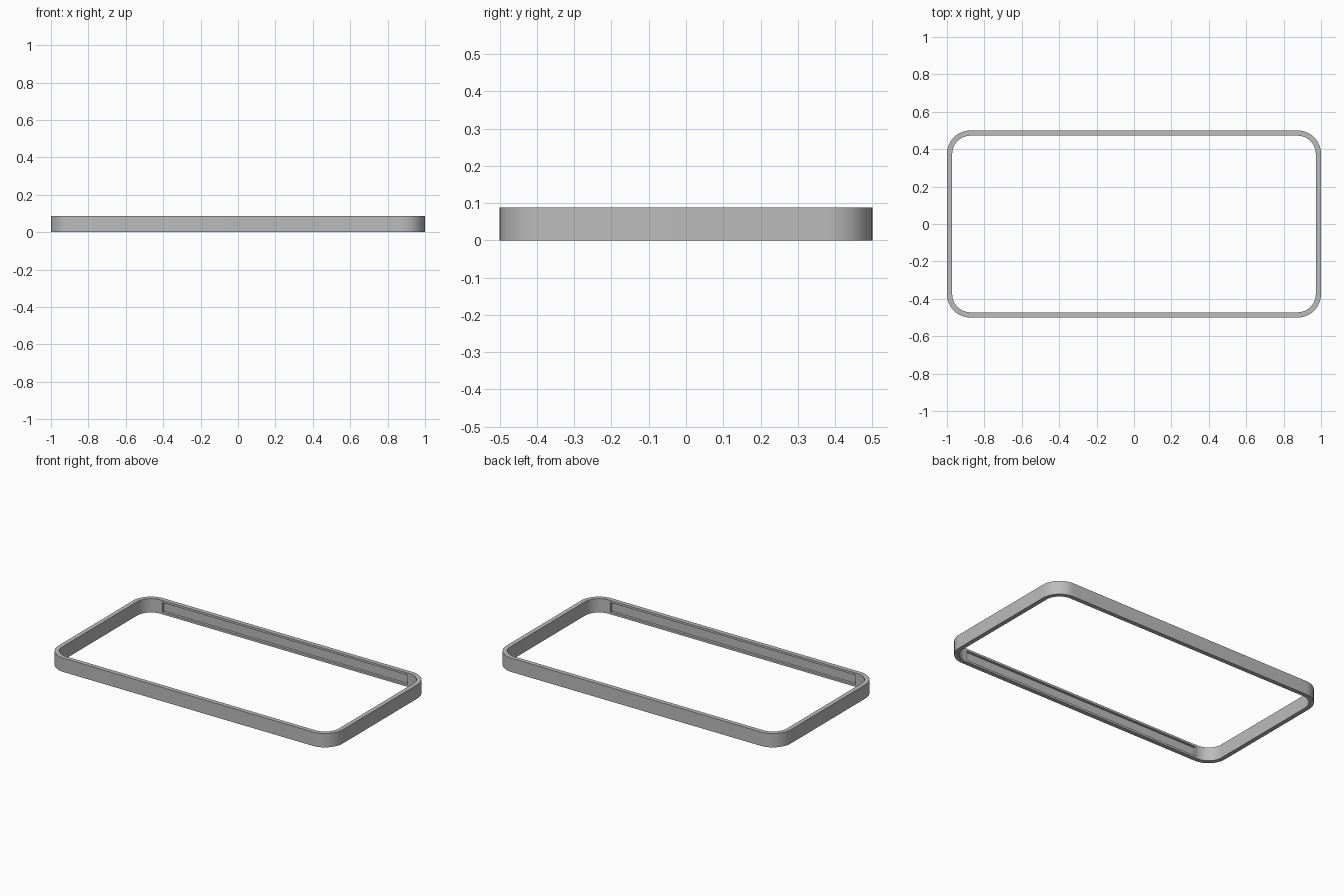
import bpy
import bmesh
from math import cos, sin, pi, radians

HALF_X, HALF_Y, HEIGHT = 1.0, 0.5, 0.088
WALL, RADIUS, SEGMENTS = 0.028, 0.125, 16
GROOVE_MARGIN, GROOVE_DEPTH = 0.019, 0.016

if "Cube" in bpy.data.objects:
    bpy.data.objects.remove(bpy.data.objects["Cube"])


def rounded_loop(bm, inset, z):
    """Ring of vertices along a rounded rectangle."""
    r = RADIUS - inset
    corners = [(1, 1), (-1, 1), (-1, -1), (1, -1)]
    ring = []
    for i, (sx, sy) in enumerate(corners):
        for k in range(SEGMENTS + 1):
            a = (i + k / SEGMENTS) * pi / 2
            ring.append(bm.verts.new((sx * (HALF_X - RADIUS) + r * cos(a),
                                      sy * (HALF_Y - RADIUS) + r * sin(a), z)))
    return ring


def bridge(bm, a, b):
    n = len(a)
    return [bm.faces.new((a[i], a[(i + 1) % n], b[(i + 1) % n], b[i]))
            for i in range(n)]


# Rounded rectangular frame: outer wall, rim, inner wall, underside
bm = bmesh.new()
rings = [rounded_loop(bm, inset, z) for inset, z in
         ((0, 0), (0, HEIGHT), (WALL, HEIGHT), (WALL, 0))]
walls = [bridge(bm, rings[i], rings[(i + 1) % 4]) for i in range(4)]
bmesh.ops.recalc_face_normals(bm, faces=bm.faces)

# Recessed groove along each long inner wall
long_walls = [f for f in walls[2]
              if abs(f.normal.y) > 0.99 and f.calc_area() > HEIGHT]
bmesh.ops.inset_individual(bm, faces=long_walls, thickness=GROOVE_MARGIN)
for face in long_walls:
    push = -face.normal.normalized() * GROOVE_DEPTH
    floor = bmesh.ops.extrude_discrete_faces(bm, faces=[face])["faces"][0]
    bmesh.ops.translate(bm, verts=floor.verts, vec=push)
bmesh.ops.recalc_face_normals(bm, faces=bm.faces)

mesh = bpy.data.meshes.new("frame")
bm.to_mesh(mesh)
bm.free()
frame = bpy.data.objects.new("frame", mesh)
bpy.context.collection.objects.link(frame)

# Plain grey finish
grey = bpy.data.materials.new("grey")
grey.use_nodes = True
colour = (0.5, 0.5, 0.5, 1)
grey.diffuse_color = colour
grey.node_tree.nodes["Principled BSDF"].inputs["Base Color"].default_value = colour
mesh.materials.append(grey)

bpy.ops.object.select_all(action="DESELECT")
frame.select_set(True)
bpy.context.view_layer.objects.active = frame
bpy.ops.object.shade_smooth_by_angle(angle=radians(30))
